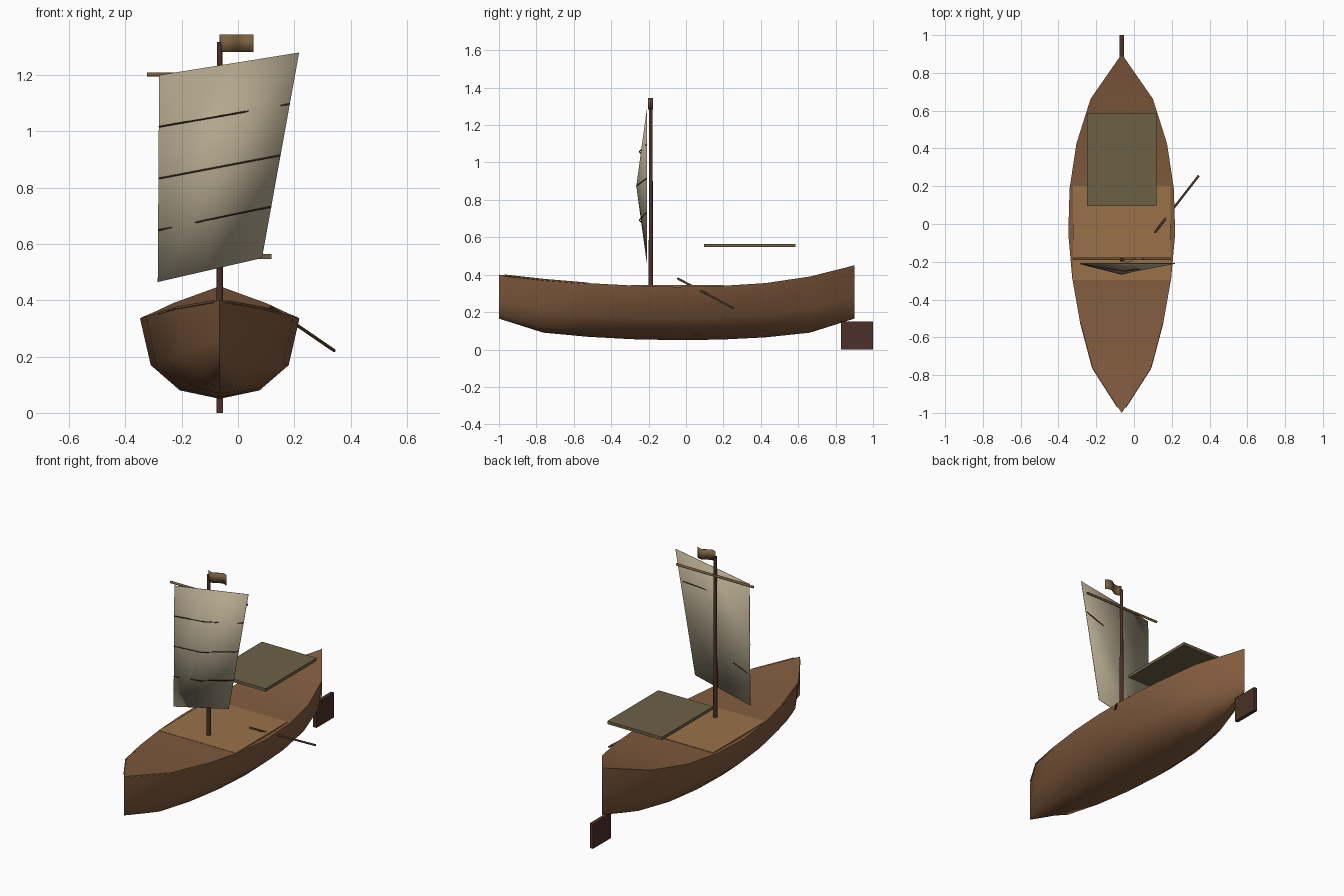
import bpy, bmesh, math
from mathutils import Vector

if "Cube" in bpy.data.objects:
    bpy.data.objects.remove(bpy.data.objects["Cube"])

CX = -0.065      # boat centreline


def mat(name, r, g, b):
    m = bpy.data.materials.new(name)
    m.diffuse_color = (r, g, b, 1)
    m.use_nodes = True
    m.node_tree.nodes["Principled BSDF"].inputs["Base Color"].default_value = m.diffuse_color
    return m


BROWN = mat("hull_brown", 0.22, 0.105, 0.048)
TAN = mat("deck_tan", 0.32, 0.165, 0.065)
DARK = mat("dark_wood", 0.07, 0.03, 0.02)
CLOTH = mat("sail_cloth", 0.45, 0.39, 0.27)
OLIVE = mat("canopy_olive", 0.15, 0.12, 0.06)
SPAR = mat("spar_wood", 0.20, 0.115, 0.05)


def finish(name, bm, material, smooth=None):
    bmesh.ops.recalc_face_normals(bm, faces=bm.faces)
    me = bpy.data.meshes.new(name)
    bm.to_mesh(me)
    bm.free()
    ob = bpy.data.objects.new(name, me)
    bpy.context.collection.objects.link(ob)
    me.materials.append(material)
    if smooth:
        bpy.ops.object.select_all(action='DESELECT')
        ob.select_set(True)
        bpy.context.view_layer.objects.active = ob
        bpy.ops.object.shade_smooth_by_angle(angle=math.radians(smooth))
    return ob


def box(name, lo, hi, material):
    bm = bmesh.new()
    bmesh.ops.create_cube(bm, size=1)
    lo, hi = Vector(lo), Vector(hi)
    for v in bm.verts:
        v.co = (lo + hi) / 2 + v.co * (hi - lo)
    return finish(name, bm, material)


def rod(name, points, r0, r1, material, sides=10):
    """Straight tapered rods joined through the given points."""
    bm = bmesh.new()
    for a, b in zip(points, points[1:]):
        a, b = Vector(a), Vector(b)
        d = b - a
        new = bmesh.ops.create_cone(bm, cap_ends=True, segments=sides,
                                    radius1=r0, radius2=r1, depth=d.length)["verts"]
        q = d.to_track_quat('Z', 'Y')
        for v in new:
            v.co = q @ v.co + (a + b) / 2
    return finish(name, bm, material, 40)


def sheet(name, func, nu, nv, thickness, material, smooth):
    """Grid surface from func(u, v), thickened with a solidify modifier."""
    bm = bmesh.new()
    g = [[bm.verts.new(func(i / nu, j / nv)) for j in range(nv + 1)] for i in range(nu + 1)]
    for i in range(nu):
        for j in range(nv):
            bm.faces.new((g[i][j], g[i + 1][j], g[i + 1][j + 1], g[i][j + 1]))
    ob = finish(name, bm, material, smooth)
    s = ob.modifiers.new("thickness", 'SOLIDIFY')
    s.thickness, s.offset = thickness, 0
    return ob


# Hull: stations of (half width, sheer height, keel height), evenly spaced in y
stations = [(0, .40, .165), (.155, .375, .09), (.22, .355, .068), (.262, .342, .055),
            (.283, .335, .05), (.276, .34, .053), (.24, .355, .065), (.165, .39, .09),
            (0, .45, .165)]
section = [(-1, 1), (-.866, .42), (-.5, .105), (0, 0), (.5, .105), (.866, .42), (1, 1)]
station_y = [-1 + 1.9 * i / 8 for i in range(9)]
bm = bmesh.new()
rings = [[bm.verts.new((CX + w * sx, y, keel + (top - keel) * sz)) for sx, sz in section]
         for y, (w, top, keel) in zip(station_y, stations)]
for a, b in zip(rings, rings[1:]):
    for k in range(7):
        n = (k + 1) % 7          # the last strip closes the deck
        bm.faces.new((a[k], a[n], b[n], b[k]))
bmesh.ops.remove_doubles(bm, verts=bm.verts, dist=1e-5)
finish("hull", bm, BROWN, 45)

# Deck planking and bow rails
box("deck", (CX - .258, -.297, .325), (CX + .258, .2, .344), TAN)
for side, label in ((-1, "left"), (1, "right")):
    rod(label + "_bow_rail", [(CX + side * .02, -.97, .396), (CX + side * .153, -.7625, .373),
                              (CX + side * .216, -.525, .353)], .005, .005, TAN, 6)

# Rudder and canopy
box("rudder", (CX - .011, .83, 0), (CX + .011, 1, .15), DARK)
box("canopy", (CX - .184, .095, .547), (CX + .184, .585, .565), OLIVE)

# Mast, yard and oar
rod("mast", [(CX, -.188, .30), (CX, -.188, 1.318)], .012, .009, DARK, 12)
rod("yard", [(CX - .258, -.185, 1.202), (CX + .258, -.185, 1.202)], .007, .007, SPAR)
rod("oar", [(.11, -.045, .38), (.342, .255, .221)], .006, .006, SPAR, 8)


# Sail: skewed quad bulging forward
def sail_point(u, v, extra=0):
    bottom = Vector((-.285, 0, .465)).lerp(Vector((.085, 0, .55)), u)
    top = Vector((-.28, 0, 1.2)).lerp(Vector((.217, 0, 1.28)), u)
    p = bottom.lerp(top, v)
    p.y = -.209 - .055 * math.sin(math.pi * u) * math.sin(math.pi * v) - extra
    return p


sheet("sail", sail_point, 2, 2, .003, CLOTH, 60)
for i in (1, 2, 3):
    rod(f"sail_batten_{i}", [sail_point(u, i / 4, .002) for u in (0, .5, 1)],
        .0028, .0028, DARK, 6)

# Flag with a small wave
sheet("flag", lambda u, v: Vector((CX + .12 * u, -.19 - .013 * math.sin(2 * math.pi * u),
                                   1.282 + .062 * v)), 8, 1, .003, SPAR, 60)
